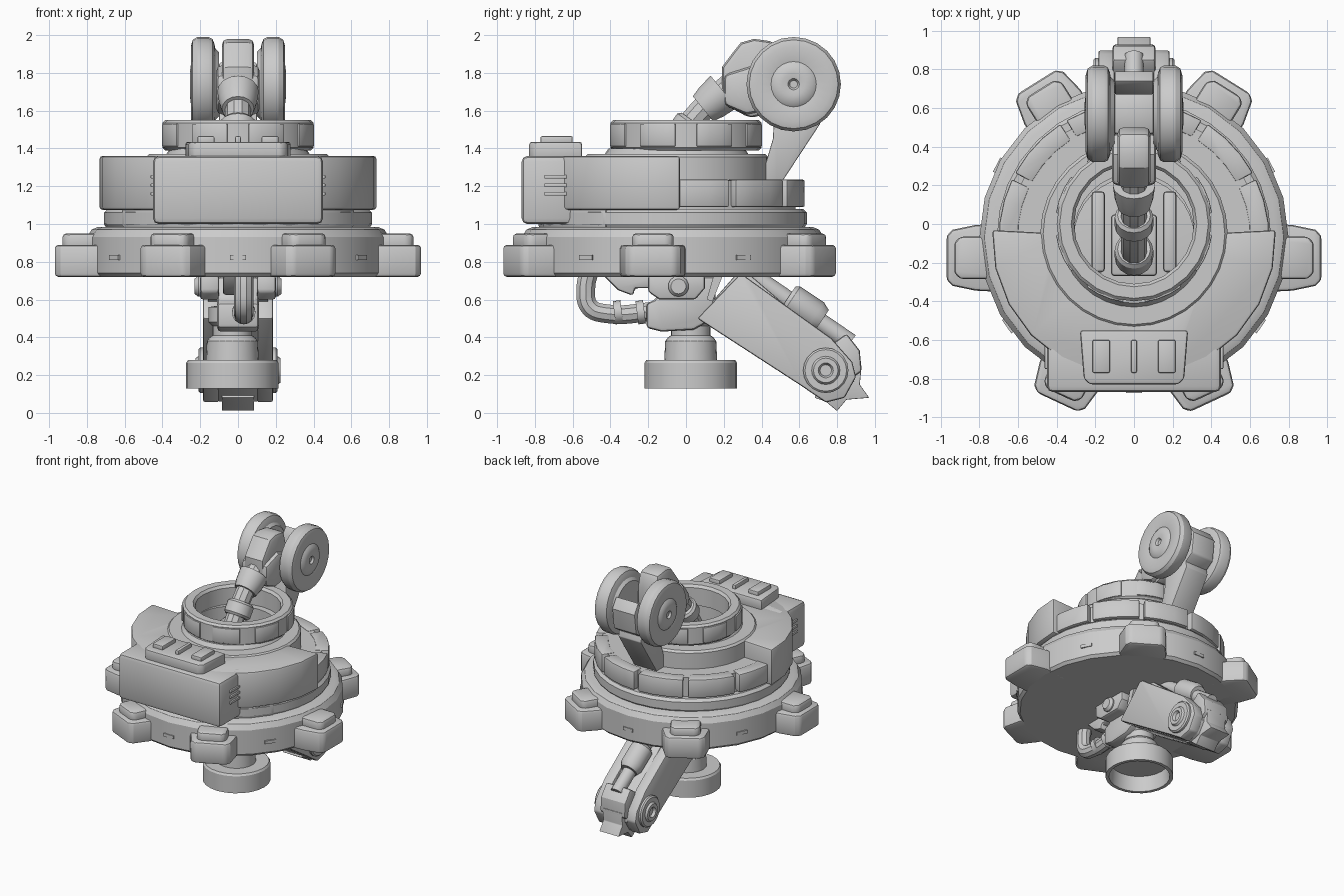
import bpy, bmesh
from math import sin, cos, pi, radians
from mathutils import Matrix, Vector

if "Cube" in bpy.data.objects:
    bpy.data.objects.remove(bpy.data.objects["Cube"])


def finish(name, bm, bevel=0.0, mat=None):
    if mat is not None:
        bm.transform(mat)
    bmesh.ops.remove_doubles(bm, verts=bm.verts, dist=1e-5)
    bmesh.ops.recalc_face_normals(bm, faces=bm.faces)
    me = bpy.data.meshes.new(name)
    bm.to_mesh(me)
    bm.free()
    ob = bpy.data.objects.new(name, me)
    bpy.context.collection.objects.link(ob)
    if bevel:
        m = ob.modifiers.new("bevel", 'BEVEL')
        m.width, m.segments, m.angle_limit = bevel, 2, radians(40)
    return ob


def lathe(name, prof, c=(0, 0, 0), n=24, axis='Z', bevel=0.0):
    """Revolve closed (radius, height) profile around an axis through c."""
    bm = bmesh.new()
    rings = [[bm.verts.new((r * cos(2*pi*i/n), r * sin(2*pi*i/n), h)) for r, h in prof] for i in range(n)]
    k = len(prof)
    for i in range(n):
        a, b = rings[i], rings[(i + 1) % n]
        for j in range(k):
            q = (j + 1) % k
            if prof[j][0] > 0 or prof[q][0] > 0:
                bm.faces.new((a[j], b[j], b[q], a[q]))
    rot = Matrix.Rotation(pi/2, 4, 'Y') if axis == 'X' else axis if axis != 'Z' else Matrix()
    return finish(name, bm, bevel, Matrix.Translation(c) @ rot)


def prism(name, pts, lo, hi, axis='Z', bevel=0.0, mat=None):
    """Extrude an outline: (x, y) along Z, or (y, z) along X."""
    bm = bmesh.new()
    put = (lambda p, h: (p[0], p[1], h)) if axis == 'Z' else (lambda p, h: (h, p[0], p[1]))
    a = [bm.verts.new(put(p, lo)) for p in pts]
    b = [bm.verts.new(put(p, hi)) for p in pts]
    bm.faces.new(a)
    bm.faces.new(b)
    for i in range(len(pts)):
        j = (i + 1) % len(pts)
        bm.faces.new((a[i], a[j], b[j], b[i]))
    return finish(name, bm, bevel, mat)


def box(name, x, y, z, bevel=0.0):
    return prism(name, [(x[0], y[0]), (x[1], y[0]), (x[1], y[1]), (x[0], y[1])], *z, bevel=bevel)


def arc(name, r0, r1, a0, a1, z, cy, n, bevel=0.01):
    ang = [radians(a0 + (a1 - a0) * i / n) for i in range(n + 1)]
    pts = [(r1*cos(t), cy + r1*sin(t)) for t in ang] + [(r0*cos(t), cy + r0*sin(t)) for t in ang[::-1]]
    return prism(name, pts, *z, bevel=bevel)


def rod(name, p, q, prof, n=16):
    """Lathe whose heights run 0..1 from p to q."""
    p, q = Vector(p), Vector(q)
    d = q - p
    rot = d.to_track_quat('Z', 'Y').to_matrix().to_4x4()
    return lathe(name, [(r, h * d.length) for r, h in prof], p, n, rot)


def tube(name, pts, r):
    cu = bpy.data.curves.new(name, 'CURVE')
    cu.dimensions, cu.bevel_depth, cu.bevel_resolution, cu.resolution_u = '3D', r, 3, 6
    cu.use_fill_caps = True
    s = cu.splines.new('BEZIER')
    s.bezier_points.add(len(pts) - 1)
    for b, p in zip(s.bezier_points, pts):
        b.co = p
        b.handle_left_type = b.handle_right_type = 'AUTO'
    ob = bpy.data.objects.new(name, cu)
    bpy.context.collection.objects.link(ob)


CY = -0.07
# Base disc with its six lugs and rim slots
lathe("base_disc", [(0, .72), (.78, .72), (.80, .74), (.80, .93), (.775, .97), (.74, .985), (0, .985)], (0, CY, 0))
lug = [(.62, -.18), (.82, -.17), (.94, -.145), (.97, -.115), (.97, .115), (.94, .145), (.82, .17), (.62, .18)]
cap = [(.70, -.11), (.90, -.11), (.93, -.08), (.93, .08), (.90, .11), (.70, .11)]
for i, (deg, cy, dr) in enumerate([(0, -.175, 0), (180, -.175, 0), (58, CY, -.02), (122, CY, -.02),
                                   (-65, CY, -.03), (-115, CY, -.03)]):
    m = Matrix.Translation((0, cy, 0)) @ Matrix.Rotation(radians(deg), 4, 'Z') @ Matrix.Translation((dr, 0, 0))
    prism(f"base_lug_{i}", lug, .72, .89, bevel=.02, mat=m)
    prism(f"lug_cap_{i}", cap, .86, .95, bevel=.02, mat=m)
for deg in (-90, -35, -145, 28, 152, 90):
    arc("rim_slot", .78, .806, deg - 3, deg + 3, (.81, .835), CY, 1, 0)

# Turret body with open well
lathe("turret_body", [(0, .92), (.31, .92), (.31, 1.23), (.65, 1.23), (.65, 1.08), (.69, 1.08), (.71, 1.06),
                      (.71, 1.0), (.69, .97), (0, .90)], (0, CY, 0), 32)
for i in range(6):
    arc("rear_panel", .60, .70, -3 + i*31.5, 25.5 + i*31.5, (1.09, 1.235), CY, 3)
lathe("upper_tier", [(.31, 1.1), (.31, 1.40), (.36, 1.40), (.38, 1.37), (.47, 1.37), (.485, 1.355), (.485, 1.1)],
      (0, -.05, 0), 32)
lathe("collar_ring", [(.31, 1.39), (.31, 1.53), (.325, 1.55), (.385, 1.55), (.40, 1.535), (.40, 1.405), (.385, 1.39)])
for i in range(8):
    arc("collar_pad", .37, .408, 8 + i*45, 37 + i*45, (1.41, 1.53), 0, 3, .006)

# Front housing wrapped around the body, with front box
arc("wrap_housing", .40, .735, -183, 3, (1.075, 1.36), CY, 12, .015)
box("front_box", (-.45, .45), (-.87, -.55), (1.0, 1.36), .03)
arc("wrap_skirt", .55, .71, -150, -30, (.98, 1.1), CY, 8)
prism("top_pad", [(-.28, -.55), (-.26, -.80), (-.23, -.83), (.23, -.83), (.26, -.80), (.28, -.55)], 1.34, 1.435, bevel=.015)
for x, w in ((-.17, .045), (0, .015), (.17, .045)):
    box("pad_rib", (x - w, x + w), (-.77, -.60), (1.42, 1.465), .008)
for s in (-1, 1):
    for z in (1.15, 1.195, 1.24):
        box("side_vent", sorted((s*.43, s*.462)), (-.75, -.63), (z, z + .02), .004)

# Well interior: cheeks and jointed tube
for s in (-1, 1):
    box("well_cheek", sorted((s*.15, s*.22)), (-.25, .17), (.91, 1.33), .02)
box("well_block", (-.12, .12), (-.27, .05), (.91, 1.08), .02)
tube("neck_tube", [(0, -.20, 1.0), (0, -.14, 1.25), (0, -.02, 1.47), (0, .10, 1.62), (0, .24, 1.74)], .068)
ring = [(0, 0), (.085, 0), (.10, .15), (.10, .85), (.085, 1), (0, 1)]
rod("neck_collar", (0, -.02, 1.45), (0, .045, 1.54), ring)
rod("lower_collar", (0, -.18, 1.1), (0, -.13, 1.24), ring)
rod("neck_cuff", (0, .09, 1.61), (0, .20, 1.70), [(0, 0), (.085, 0), (.10, .4), (.11, 1), (0, 1)])

# Upper arm head between two wheels
prism("arm_head", [(.19, 1.64), (.19, 1.83), (.25, 1.91), (.29, 1.96), (.36, 1.98), (.47, 1.965), (.50, 1.85),
                   (.49, 1.60), (.34, 1.56)], -.085, .085, 'X', .03)
prism("arm_shoulder", [(.20, 1.63), (.20, 1.79), (.36, 1.84), (.47, 1.80), (.47, 1.61), (.32, 1.58)], -.115, .115, 'X', .03)
wheel = [(0, .10), (.17, .10), (.19, .12), (.215, .125), (.24, .135), (.25, .155), (.25, .215), (.235, .24), (.20, .25),
         (.12, .235), (.10, .25), (.06, .255), (.03, .25), (.02, .235), (0, .235)]
for s, side in ((1, "right"), (-1, "left")):
    lathe(f"arm_wheel_{side}", [(r, h*s) for r, h in wheel], (0, .57, 1.74), 24, 'X')
prism("rear_strut", [(.38, 1.18), (.48, 1.18), (.71, 1.53), (.69, 1.62), (.60, 1.65), (.47, 1.63), (.46, 1.45)],
      -.10, .10, 'X', .006)
prism("strut_cap", [(.68, 1.56), (.77, 1.62), (.79, 1.78), (.74, 1.86), (.70, 1.80), (.67, 1.66)], -.10, .10, 'X', .01)

# Lower leg: beam, knee joint, toe and piston
prism("leg_beam", [(.06, .50), (.27, .74), (.34, .73), (.76, .37), (.88, .27), (.89, .17), (.83, .08), (.74, .06), (.60, .15)],
      -.11, .11, 'X', .01)
for s in (-1, 1):
    prism("leg_plate", [(.06, .50), (.29, .74), (.345, .70), (.77, .395), (.88, .27), (.90, .19), (.84, .08), (.74, .055), (.60, .15)],
          *sorted((s*.10, s*.185)), 'X', .012)
    lathe("knee_boss", [(0, s*.1), (.12, s*.1), (.12, s*.2), (.11, s*.21), (.075, s*.21), (.065, s*.225), (.04, s*.225),
                        (.03, s*.205), (0, s*.205)], (0, .74, .225), 20, 'X')
prism("toe", [(.68, .08), (.74, .06), (.80, .01), (.85, .07), (.97, .08), (.92, .15), (.93, .25), (.82, .30)], -.085, .085, 'X', .004)
prism("knee_block", [(.74, .34), (.85, .42), (.92, .33), (.93, .22), (.84, .16)], -.11, .11, 'X', .015)
rod("piston_rod", (0, .30, .76), (0, .87, .37), [(0, 0), (.05, 0), (.05, 1), (0, 1)])
rod("piston_sleeve", (0, .54, .61), (0, .72, .49), [(0, 0), (.07, 0), (.085, .1), (.085, .8), (.065, 1), (0, 1)])

# Hanging pedestal with hollow foot
lathe("foot_cup", [(0, .25), (.21, .25), (.22, .13), (.245, .13), (.245, .265), (.235, .28), (.14, .28), (.135, .38), (.12, .40),
                   (.105, .41), (.105, .46), (.125, .48), (.125, .56), (0, .58)], (-.03, .025, 0), 24)
prism("pedestal_block", [(-.21, .45), (-.13, .43), (.04, .44), (.15, .50), (.16, .72), (-.12, .72), (-.16, .60), (-.21, .58)],
      -.11, .11, 'X', .02)
prism("hanger_fin", [(.11, .60), (.14, .59), (.20, .74), (.15, .74)], -.16, .16, 'X')
for s in (-1, 1):
    prism("hanger_cheek", [(-.20, .64), (-.14, .60), (.05, .60), (.10, .66), (.10, .73), (-.2, .73)],
          *sorted((s*.10, s*.20)), 'X', .015)
    lathe("hanger_pivot", [(0, s*.1), (.055, s*.1), (.055, s*.21), (.04, s*.23), (0, s*.23)], (0, -.04, .67), 14, 'X')
prism("front_bracket", [(-.44, .73), (-.36, .65), (-.28, .62), (-.27, .66), (-.18, .66), (-.15, .73)], -.08, .08, 'X', .015)
# Hose with clamps
tube("hose", [(.03, -.51, .76), (.03, -.53, .66), (.03, -.51, .56), (.03, -.42, .525), (.03, -.15, .54)], .052)
for y in (-.36, -.24):
    rod("hose_clamp", (.03, y - .02, .53), (.03, y + .02, .535), [(0, 0), (.062, 0), (.062, 1), (0, 1)])

# Shading
bpy.ops.object.select_all(action='SELECT')
bpy.context.view_layer.objects.active = bpy.data.objects["base_disc"]
bpy.ops.object.convert(target='MESH')
bpy.ops.object.shade_smooth_by_angle(angle=radians(30))
